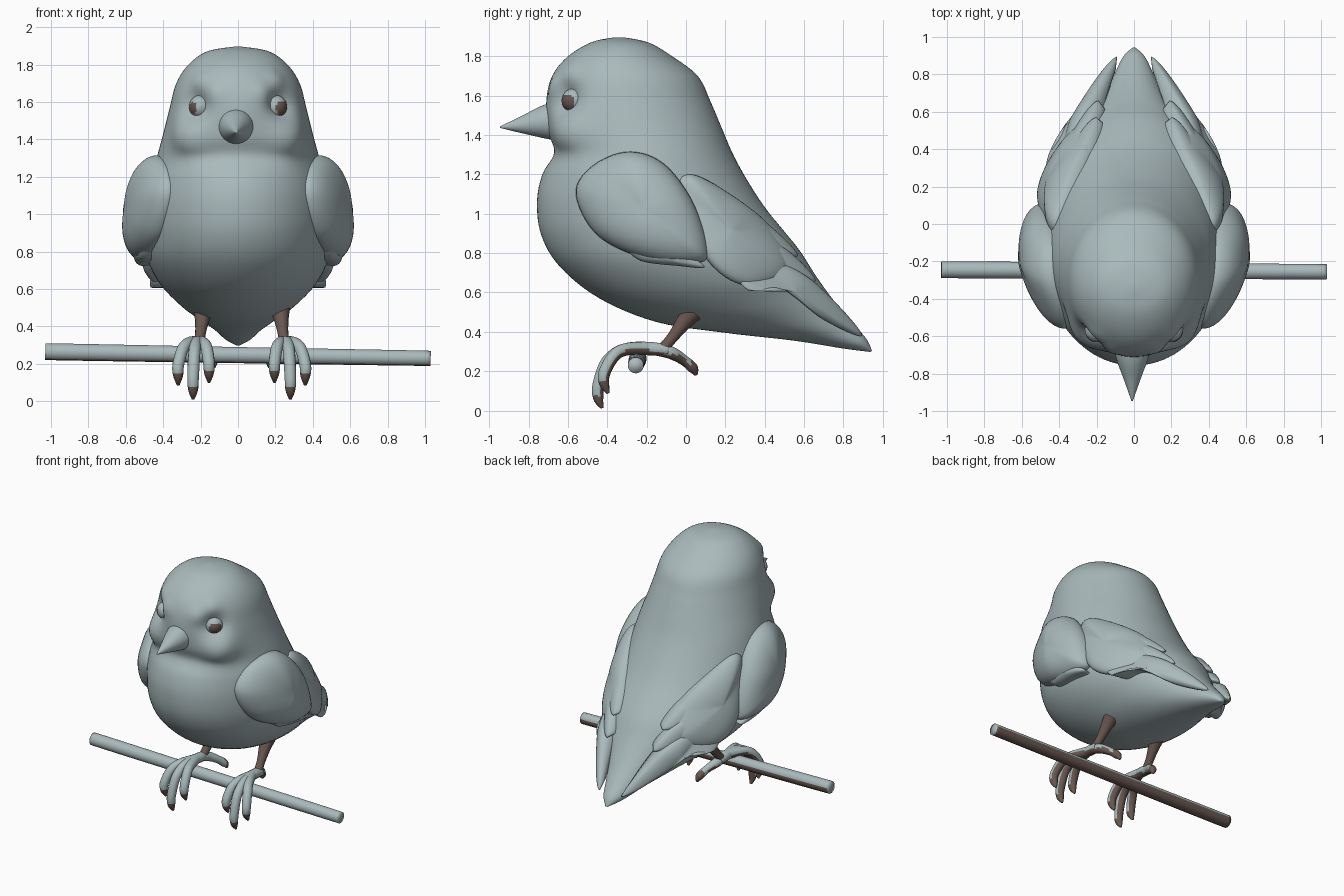
import bpy, bmesh, math
from mathutils import Vector

if "Cube" in bpy.data.objects:
    bpy.data.objects.remove(bpy.data.objects["Cube"], do_unlink=True)


def material(name, rgb):
    m = bpy.data.materials.new(name)
    m.use_nodes = True
    m.diffuse_color = (*rgb, 1)
    m.node_tree.nodes["Principled BSDF"].inputs["Base Color"].default_value = (*rgb, 1)
    return m


GREY = material("pale grey blue", (0.40, 0.49, 0.50))
BROWN = material("dark brown", (0.14, 0.095, 0.08))


def finish(name, bm, brown=None):
    """Turn a bmesh into a smooth object; faces matching the rule become brown."""
    bmesh.ops.recalc_face_normals(bm, faces=bm.faces)
    bm.normal_update()
    for f in bm.faces:
        f.smooth = True
        if brown and brown(f):
            f.material_index = 1
    me = bpy.data.meshes.new(name)
    bm.to_mesh(me)
    bm.free()
    me.materials.append(GREY)
    me.materials.append(BROWN)
    ob = bpy.data.objects.new(name, me)
    bpy.context.collection.objects.link(ob)
    return ob


def spline(pts, steps, closed=False):
    """Catmull-Rom curve through tuples of any length."""
    n, out = len(pts), []
    for i in range(n if closed else n - 1):
        if closed:
            q = [pts[(i + k) % n] for k in (-1, 0, 1, 2)]
        else:
            q = [pts[min(max(i + k, 0), n - 1)] for k in (-1, 0, 1, 2)]
        for j in range(steps):
            t = j / steps
            out.append([b + 0.5 * t * (c - a + t * (2*a - 5*b + 4*c - d + t * (3*(b - c) + d - a)))
                        for a, b, c, d in zip(*q)])
    if not closed:
        out.append(list(pts[-1]))
    return out


def loft(bm, rings):
    """Bridge rings of points and cap both ends."""
    vs = [[bm.verts.new(p) for p in r] for r in rings]
    n = len(vs[0])
    for a, b in zip(vs, vs[1:]):
        for i in range(n):
            bm.faces.new((a[i], a[(i + 1) % n], b[(i + 1) % n], b[i]))
    bm.faces.new(vs[0])
    bm.faces.new(vs[-1])


def tube(bm, pts, steps=6, sides=14, ref=Vector((1, 0, 0))):
    """Sweep a circle along (x, y, z, radius) points."""
    c = spline(pts, steps)
    rings = []
    for i, p in enumerate(c):
        t = (Vector(c[min(i + 1, len(c) - 1)][:3]) - Vector(c[max(i - 1, 0)][:3])).normalized()
        u = (ref - t * ref.dot(t)).normalized()
        v = t.cross(u)
        rings.append([Vector(p[:3]) + max(p[3], 0.002) * (u * math.cos(a) + v * math.sin(a))
                      for a in (math.tau * k / sides for k in range(sides))])
    loft(bm, rings)


def pillow(name, outline, height, s, steps=8):
    """Rounded pad on a 3D outline, bulging sideways and sunk into the body."""
    edge = [Vector(p) for p in spline(outline, steps, closed=True)]
    c = sum(edge, Vector()) / len(edge)
    rings = [[c.lerp(p, 0.8) - Vector((0.35 * p.x, 0, 0)) for p in edge]]
    for k in range(11):
        a = math.pi / 2 * (1 - k / 10.2)
        rings.append([c.lerp(p, math.sin(a)) + Vector((height * math.cos(a), 0, 0)) for p in edge])
    bm = bmesh.new()
    loft(bm, [[(s * p.x, p.y, p.z) for p in r] for r in rings])
    finish(name, bm)


# Body: sections given as front y, z, back y, z, half width
SECTIONS = [
    (-.36, 1.897, -.32, 1.897, .015), (-.48, 1.872, -.19, 1.87, .165), (-.60, 1.80, -.07, 1.80, .265),
    (-.68, 1.70, .06, 1.70, .33), (-.71, 1.57, .125, 1.57, .365), (-.70, 1.42, .18, 1.44, .40),
    (-.67, 1.31, .245, 1.29, .435), (-.73, 1.20, .33, 1.14, .465), (-.757, 1.06, .41, 1.02, .485),
    (-.735, .89, .50, .91, .495), (-.64, .73, .58, .81, .487), (-.44, .57, .65, .70, .42),
    (-.15, .45, .72, .60, .31), (.20, .395, .79, .51, .21), (.55, .355, .86, .43, .13),
    (.80, .315, .92, .36, .07), (.935, .298, .945, .302, .01)]
rings = []
for fy, fz, by, bz, w in spline(SECTIONS, 6):
    mid, half = Vector((0, fy + by, fz + bz)) / 2, Vector((0, fy - by, fz - bz)) / 2
    rings.append([mid + half * math.cos(a) + Vector((w * math.sin(a), 0, 0))
                  for a in (math.tau * k / 96 for k in range(96))])
bm = bmesh.new()
loft(bm, rings)
bmesh.ops.recalc_face_normals(bm, faces=bm.faces)
bm.normal_update()
# Face relief: centre, radius, amount (cheeks, eye sockets, brows)
RELIEF = [((.25, -.58, 1.41), .12, .05), ((.23, -.61, 1.58), .08, -.055),
          ((.13, -.67, 1.65), .06, .018), ((.22, -.61, 1.72), .06, .018)]
for v in bm.verts:
    p, n = Vector((abs(v.co.x), v.co.y, v.co.z)), v.normal.copy()
    for c, r, h in RELIEF:
        v.co += n * h * math.exp(-((p - Vector(c)).length / r) ** 2)
finish("body", bm)

# Beak
bm = bmesh.new()
tube(bm, [(-.01, -.58, 1.47, .06), (-.01, -.66, 1.47, .092), (-.01, -.72, 1.466, .085),
          (-.01, -.83, 1.452, .045), (-.01, -.945, 1.44, .004)], sides=32)
finish("beak", bm)

# Perch
bm = bmesh.new()
tube(bm, [(-1, -.245, .265, .028), (-.985, -.245, .265, .041), (-.95, -.245, .264, .045),
          (0, -.25, .247, .043), (.95, -.255, .231, .041), (.985, -.255, .23, .038),
          (1, -.255, .23, .026)], sides=32, ref=Vector((0, 0, 1)))
down = lambda f: f.normal.y * 0.6 - f.normal.z * 0.8 > 0.35
finish("perch", bm, down)

PAD = [(.43, -.30, 1.315), (.38, -.48, 1.24), (.37, -.56, 1.10), (.42, -.45, .89), (.49, -.20, .77),
       (.49, .06, .75), (.48, .11, .83), (.47, .03, 1.07), (.44, -.12, 1.26)]
PAD_FEATHERS = {
    "upper": [(.53, -.15, .95), (.53, .0, .92), (.50, .11, .80), (.52, .0, .79), (.53, -.2, .82)],
    "lower": [(.50, -.3, .86), (.53, -.05, .82), (.51, .095, .73), (.51, -.04, .735), (.49, -.24, .765)]}
COVERT = [(.42, -.05, 1.10), (.41, .03, 1.20), (.33, .27, 1.07), (.25, .45, .91), (.29, .52, .72),
          (.42, .33, .63), (.48, .12, .75)]
FEATHERS = {
    "upper": [(.34, .2, 1.06), (.27, .4, .96), (.2, .57, .79), (.3, .42, .82), (.4, .2, .9)],
    "middle": [(.38, .2, .95), (.28, .48, .84), (.19, .66, .66), (.3, .47, .70), (.44, .2, .8)],
    "long": [(.40, .2, .85), (.29, .55, .72), (.19, .74, .57), (.09, .895, .38), (.2, .70, .46),
             (.37, .48, .62), (.46, .3, .62)]}

for side, s in (("left", 1), ("right", -1)):
    # Wings
    pillow(side + "_shoulder_wing", PAD, .17, s)
    for part, outline in PAD_FEATHERS.items():
        pillow(f"{side}_{part}_shoulder_feather", outline, .05, s)
    pillow(side + "_wing_covert", COVERT, .10, s)
    for part, outline in FEATHERS.items():
        pillow(f"{side}_{part}_wing_feather", outline, .06, s)

    # Eye with a dark patch facing outwards
    bm = bmesh.new()
    bmesh.ops.create_uvsphere(bm, u_segments=32, v_segments=20, radius=.062)
    for v in bm.verts:
        v.co += Vector((s * .20, -.57, 1.575))
    look = Vector((s * .75, -.66, -.1))
    limit = .72 if s > 0 else .88
    finish(side + "_eye", bm, lambda f: f.normal.dot(look) > limit and f.normal.z < .45)

    # Leg
    at = lambda x, y, z, r: (s * x + .02, y, z, r)
    bm = bmesh.new()
    tube(bm, [at(.205, .03, .50, .055), at(.21, -.01, .45, .042), at(.22, -.07, .37, .029),
              at(.23, -.13, .30, .03)])
    finish(side + "_leg", bm, lambda f: True)

    # Toes gripping the perch, with dark claws and undersides
    for i, (x, drop) in enumerate([(.175, .09), (.26, .0), (.34, .075)]):
        bm = bmesh.new()
        m, y = (.23 + x) / 2, .03 * (i != 1)
        tube(bm, [at(.23, -.09, .305, .03), at(.23, -.19, .315, .035), at(m, -.31, .31, .032),
                  at(m * .4 + x * .6, -.40 + y, .25 + drop * .3, .032),
                  at(x, -.445 + y, .13 + drop * .8, .031), at(x, -.445 + y, .06 + drop, .026),
                  at(x, -.425 + y, .012 + drop, .008)])
        claw = .075 + drop
        finish(f"{side}_front_toe_{i + 1}", bm,
               lambda f: f.calc_center_median().z < claw or down(f))
    bm = bmesh.new()
    tube(bm, [at(.23, -.16, .31, .03), at(.22, -.08, .295, .033), at(.18, -.01, .255, .027),
              at(.155, .035, .215, .027), at(.148, .052, .18, .008)])
    finish(side + "_back_toe", bm, lambda f: f.calc_center_median().y > .025 or down(f))
